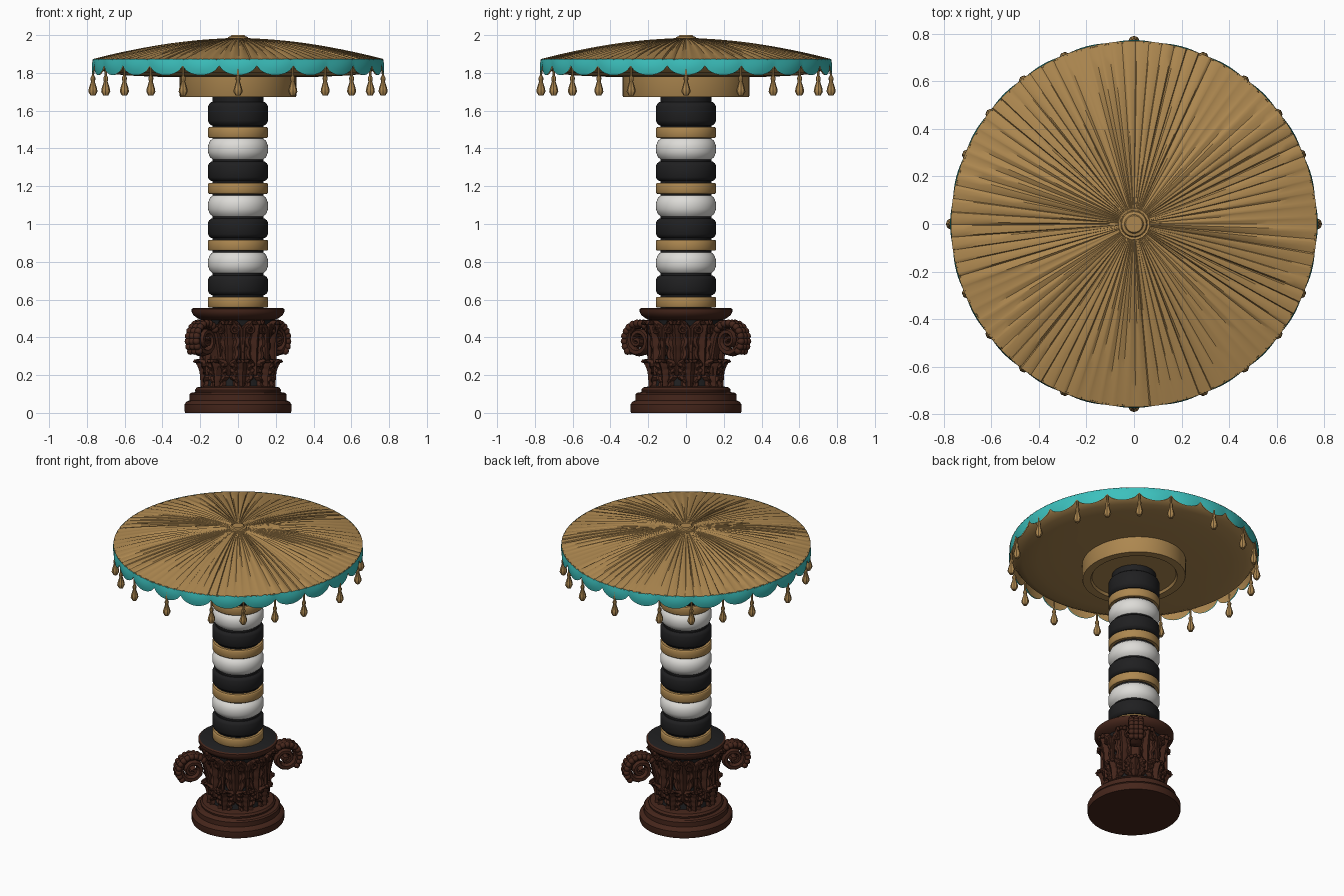
import bpy, bmesh, math, random
from math import sin, cos, pi, tau, radians

random.seed(4)
cube = bpy.data.objects.get("Cube")
if cube:
    bpy.data.objects.remove(cube, do_unlink=True)


def material(name, r, g, b):
    m = bpy.data.materials.new(name)
    m.use_nodes = True
    m.diffuse_color = (r, g, b, 1)
    bsdf = m.node_tree.nodes["Principled BSDF"]
    bsdf.inputs["Base Color"].default_value = (r, g, b, 1)
    bsdf.inputs["Roughness"].default_value = 0.7
    return m


GOLD = material("gold cloth", .42, .245, .08)
TEAL = material("turquoise", .045, .53, .51)
BROWN = material("carved brown", .06, .019, .011)
BLACK = material("black", .014, .014, .015)
WHITE = material("white", .72, .71, .68)
parts = []


def grid(name, nu, nv, f, mats, wrap=True, rule=None):
    """Surface from f(i, j); wrapped round in i when closed."""
    bm = bmesh.new()
    rows = [[bm.verts.new(f(i, j)) for i in range(nu)] for j in range(nv)]
    for j in range(nv - 1):
        for i in range(nu if wrap else nu - 1):
            k = (i + 1) % nu
            face = bm.faces.new((rows[j][i], rows[j][k], rows[j + 1][k], rows[j + 1][i]))
            if rule:
                face.material_index = rule(j)
    bmesh.ops.remove_doubles(bm, verts=bm.verts, dist=.0001)
    bmesh.ops.recalc_face_normals(bm, faces=bm.faces)
    mesh = bpy.data.meshes.new(name)
    bm.to_mesh(mesh)
    bm.free()
    for m in mats:
        mesh.materials.append(m)
    return add(name, mesh)


def add(name, mesh, loc=(0, 0, 0)):
    ob = bpy.data.objects.new(name, mesh)
    ob.location = loc
    bpy.context.collection.objects.link(ob)
    parts.append(ob)
    return ob


def lathe(name, profile, mats, sides=64, sy=1.0, rule=None):
    def f(i, j):
        r, z = profile[j]
        a = tau * i / sides
        return (r * cos(a), r * sy * sin(a), z)
    return grid(name, sides, len(profile), f, mats, True, rule)


# Plinth with stepped mouldings
lathe("plinth", [(0, 0), (.28, 0), (.283, .01), (.283, .045), (.272, .06), (.258, .066),
                 (.258, .098), (.25, .106), (.226, .11), (.228, .122), (.218, .135),
                 (.18, .142), (0, .142)], [BROWN], sy=1.04)

# Capital core and rim
lathe("capital_core", [(.178, .12), (.162, .2), (.16, .32), (.172, .42), (.198, .52)], [BLACK])
lathe("capital_rim", [(.17, .485), (.205, .495), (.225, .508), (.238, .52), (.245, .535),
                      (.245, .55), (.236, .556), (.1, .556)], [BROWN, BLACK],
      rule=lambda j: 1 if j > 5 else 0)


# Carved leaves, curling outward at the tip
def leaf(name, angle, z0, height, r0, flare, width):
    def f(i, j):
        u, v = i / 7 - 1, j / 22
        w = width * (.55 + .6 * sin(pi * v * .85)) * (.72 + .28 * abs(sin(v * pi * 4.5)))
        if v > .85:
            w *= max(.15, (1 - v) / .15) ** .5
        r = r0 + flare * v ** 4 + .010 * cos(u * pi * 3) + .012 * (1 - abs(u))
        r += .007 * sin(v * pi * 9) * abs(u)
        z = z0 + height * (v if v < .85 else .85 + .1 * sin((v - .85) * 18))
        z += .018 * abs(u) * sin(v * pi)
        a = angle + u * w / r0
        return (r * cos(a), r * sin(a), z)
    ob = grid(name, 15, 23, f, [BROWN], False)
    mod = ob.modifiers.new("thickness", "SOLIDIFY")
    mod.thickness, mod.offset = .014, 0


for n in range(8):
    a = radians(52) + n * tau / 8
    leaf(f"lower_leaf_{n}", a, .125, .16, .172, .042, .066)
    leaf(f"upper_leaf_{n}", a + tau / 16, .2, .3, .17, .05, .064)


# Scrolls swept along a flat path; place maps path plane and depth to space
def scroll(name, path, thick, depth, place):
    last = len(path) - 1

    def f(i, j):
        p, q = path[max(j - 1, 0)], path[min(j + 1, last)]
        dx, dz = q[0] - p[0], q[1] - p[1]
        d = math.hypot(dx, dz) or 1
        a = tau * i / 12
        t = (1 - .55 * j / last) * thick * cos(a) * (1 + .12 * cos(j * 2.2))
        s = (1 + .25 * j / last) * depth * sin(a) * (1 + .25 * cos(2 * a))
        return place(path[j][0] - dz / d * t, path[j][1] + dx / d * t, s)
    grid(name, 12, len(path), f, [BROWN])


def spiral(cx, cz, r0, r1, start, end, steps):
    out = []
    for k in range(steps + 1):
        t = k / steps
        a, r = radians(start + (end - start) * t), r0 + (r1 - r0) * t
        out.append((cx + r * cos(a), cz + r * sin(a)))
    return out


def radial(angle):
    return lambda p, z, s: (p * cos(angle) - s * sin(angle), p * sin(angle) + s * cos(angle), z)


def tangent(angle, r, side):
    return lambda p, z, s: ((r + s) * cos(angle) - side * p * sin(angle),
                            (r + s) * sin(angle) + side * p * cos(angle), z)


stem = [(.17, .2), (.178, .27), (.19, .34), (.205, .41), (.232, .45)]
for n in range(2):
    a = radians(52) + n * pi
    scroll(f"volute_{n}", stem + spiral(.302, .385, .088, .012, 125, -560, 60), .024, .042, radial(a))
    scroll(f"volute_eye_{n}", [(.29, .385), (.302, .39), (.314, .385)], .02, .05, radial(a))
    # Leaf ruffles draped over the volute back
    for k in range(11):
        b = radians(140 - 18 * k)
        for s in (-1, 0, 1):
            c = radial(a)(.302 + .09 * cos(b), .385 + .09 * sin(b), s * .028)
            bm = bmesh.new()
            bmesh.ops.create_icosphere(bm, subdivisions=2, radius=.02)
            mesh = bpy.data.meshes.new("volute_ruffle")
            bm.to_mesh(mesh)
            bm.free()
            mesh.materials.append(BROWN)
            add(f"volute_ruffle_{n}_{k}_{s}", mesh, c)

# Small tendrils between the upper leaves
for n in range(8):
    for side in (-1, 1):
        path = [(0, .27), (.003, .34), (.008, .41)] + spiral(.038, .44, .03, .006, 180, -300, 26)
        scroll(f"tendril_{n}_{side}", path, .01, .013, tangent(radians(52) + n * tau / 8, .196, side))

# Column of stacked rings
lathe("column_core", [(.135, .55), (.135, 1.7)], [BLACK], 48)


def ring(name, z0, z1, edge, round_, mat):
    h = z1 - z0
    R = .159
    lathe(name, [(.1, z0), (R - edge, z0), (R - edge * .35, z0 + h * round_ * .4),
                 (R, z0 + h * round_), (R, z1 - h * round_),
                 (R - edge * .35, z1 - h * round_ * .4), (R - edge, z1), (.1, z1)], [mat], 48)


for n in range(4):
    z = .557 + n * .3015 - (.006 if n == 3 else 0)
    ring(f"gold_ring_{n}", z, z + .057, .006, .12, GOLD)
    ring(f"black_ring_{n}", z + .067, z + (.17 if n < 3 else .19), .018, .2, BLACK)
    if n < 3:
        ring(f"white_ring_{n}", z + .177, z + .297, .03, .36, WHITE)

# Collar under the canopy
lathe("collar", [(.12, 1.688), (.25, 1.688), (.258, 1.672), (.306, 1.672), (.309, 1.678),
                 (.309, 1.82)], [GOLD], sy=1.085)

# Pleated canopy cloth
PLEATS = 84
heights = []
for n in range(PLEATS):
    s = random.uniform(.3, 1.3)
    heights += [-1.1 * s, .2 * s, .5 * s, .25 * s]


def canopy(i, j):
    t = j / 14
    r = .045 + .725 * t
    a = tau * (i + .5 * sin(i * 1.7)) / len(heights)
    fold = .0065 * heights[i] * min(1, r / .35) * (1 - .6 * t ** 6)
    return (r * cos(a), r * sin(a), 1.872 + .112 * (1 - (r / .77) ** 1.7) + fold)


grid("canopy_cloth", len(heights), 15, canopy, [GOLD])
# Shallow bowl under the canopy
lathe("canopy_underside", [(.28, 1.777), (.45, 1.78), (.6, 1.787), (.69, 1.8), (.738, 1.82),
                           (.76, 1.85), (.764, 1.874)], [GOLD], 96)
lathe("canopy_knob", [(.078, 1.97), (.066, 1.984), (.056, 1.982), (.052, 1.99), (.04, 1.993),
                      (.035, 2.0), (0, 2.0)], [GOLD], 24)


# Scalloped valance and its lining
def valance(name, radius, mat):
    def f(i, j):
        a, v = tau * i / 240, j / 6
        bulge = abs(cos(12 * a))
        z = 1.874 - v * (.036 + .05 * bulge ** .6)
        r = radius + .006 * bulge * sin(pi * v)
        return (r * cos(a), r * sin(a), z)
    grid(name, 240, 7, f, [mat])


valance("valance", .768, TEAL)
valance("valance_lining", .762, GOLD)

# Hanging tassels
first = lathe("tassel_0", [(0, -.12), (.013, -.12), (.024, -.1), (.022, -.084), (.01, -.045),
                           (.013, -.034), (.013, -.026), (.006, -.012), (.006, .04), (0, .04)],
              [GOLD], 8)
spots = [q * 90 + d for q in range(4) for d in (0, 22.5, 37.5, 52.5, 67.5)]
for n, d in enumerate(spots):
    a = radians(d)
    r = .768 if d % 90 == 0 else .758
    loc = (r * cos(a), r * sin(a), 1.8)
    if n == 0:
        first.location = loc
    else:
        add(f"tassel_{n}", first.data, loc)

# Smooth shading with sharp edges kept
bpy.ops.object.select_all(action="DESELECT")
for ob in parts:
    ob.select_set(True)
bpy.context.view_layer.objects.active = parts[0]
bpy.ops.object.shade_smooth_by_angle(angle=radians(35))
